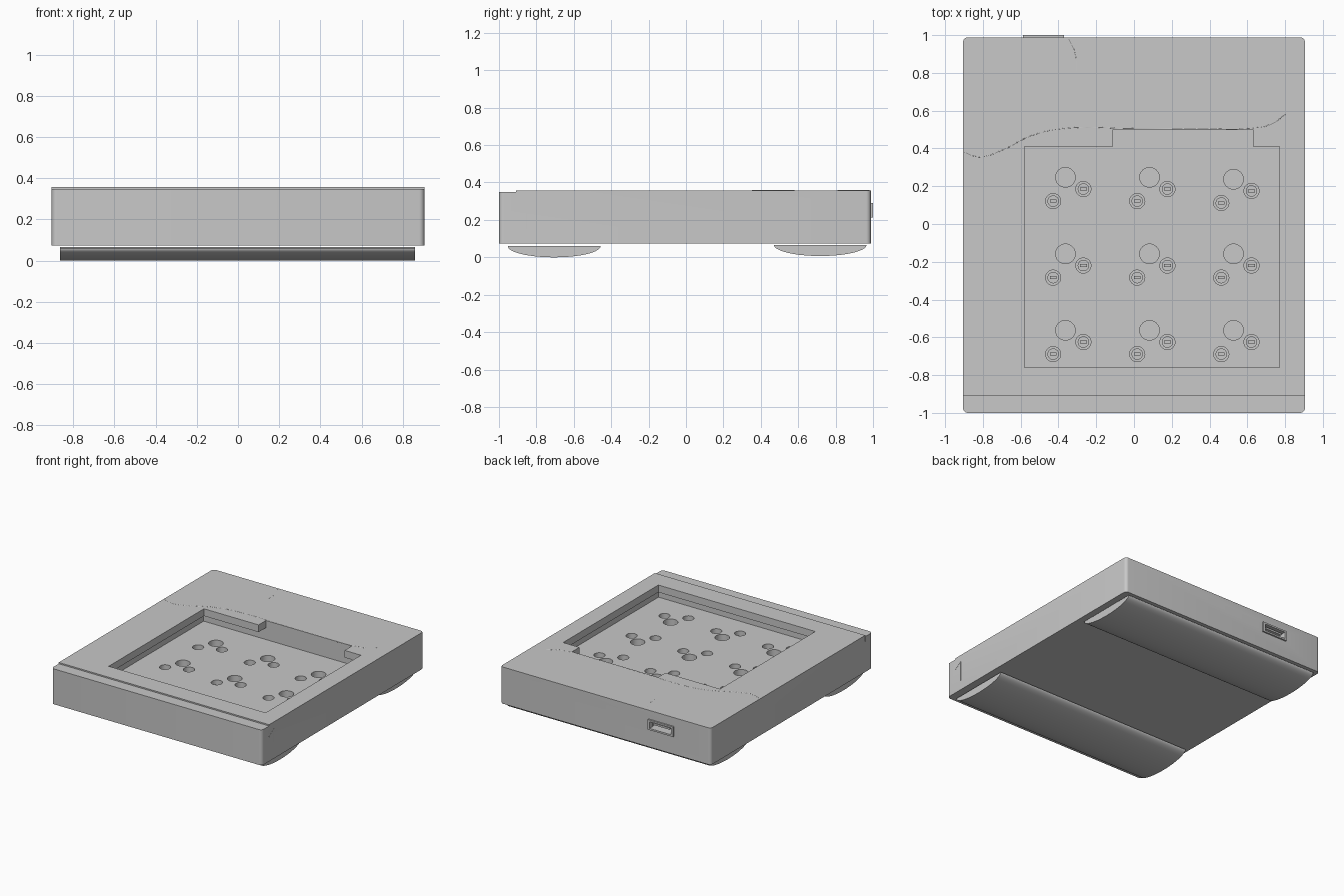
import bpy, bmesh, math
from mathutils import Matrix, Vector

if "Cube" in bpy.data.objects:
    bpy.data.objects.remove(bpy.data.objects["Cube"], do_unlink=True)

grey = bpy.data.materials.new("plain grey")
grey.use_nodes = True
grey.diffuse_color = (0.58, 0.58, 0.58, 1)
grey.node_tree.nodes["Principled BSDF"].inputs["Base Color"].default_value = grey.diffuse_color


def finish(bm, name):
    bmesh.ops.recalc_face_normals(bm, faces=bm.faces)
    mesh = bpy.data.meshes.new(name)
    bm.to_mesh(mesh)
    bm.free()
    mesh.materials.append(grey)
    obj = bpy.data.objects.new(name, mesh)
    bpy.context.collection.objects.link(obj)
    return obj


def add_box(bm, lo, hi):
    lo, hi = Vector(lo), Vector(hi)
    m = Matrix.Translation((lo + hi) / 2) @ Matrix.Diagonal((*(hi - lo), 1))
    bmesh.ops.create_cube(bm, size=1, matrix=m)


def add_disc(bm, x, y, z0, z1, r):
    bmesh.ops.create_cone(bm, cap_ends=True, segments=32, radius1=r, radius2=r, depth=z1 - z0,
                          matrix=Matrix.Translation((x, y, (z0 + z1) / 2)))


def add_prism(bm, points, direction):
    face = bm.faces.new([bm.verts.new(p) for p in points])
    out = bmesh.ops.extrude_face_region(bm, geom=[face])["geom"]
    moved = [v for v in out if isinstance(v, bmesh.types.BMVert)]
    bmesh.ops.translate(bm, verts=moved, vec=direction)


def activate(obj):
    bpy.ops.object.select_all(action='DESELECT')
    obj.select_set(True)
    bpy.context.view_layer.objects.active = obj


def cut(obj, bm):
    cutter = finish(bm, "cutter")
    mod = obj.modifiers.new("cut", 'BOOLEAN')
    mod.operation, mod.solver, mod.object = 'DIFFERENCE', 'EXACT', cutter
    activate(obj)
    bpy.ops.object.modifier_apply(modifier=mod.name)
    bpy.data.objects.remove(cutter, do_unlink=True)


def smooth(obj):
    activate(obj)
    bpy.ops.object.shade_smooth_by_angle(angle=math.radians(30))


BOTTOM, TOP, BACK = 0.073, 0.358, 0.988
FLOOR, LIP = 0.21, 0.302

# Case with rounded upright corners
bm = bmesh.new()
add_box(bm, (-0.905, -1, BOTTOM), (0.905, BACK, TOP))
upright = [e for e in bm.edges if abs(e.verts[0].co.z - e.verts[1].co.z) > 0.1]
bmesh.ops.bevel(bm, geom=upright, offset=0.025, segments=5, profile=0.5, affect='EDGES')
case = finish(bm, "case")

# Lowered front strip
bm = bmesh.new()
add_box(bm, (-1, -1.1, 0.348), (1, -0.91, 0.5))
cut(case, bm)

# Wide cavity that runs under the top shell
bm = bmesh.new()
add_box(bm, (-0.645, -0.855, FLOOR), (0.835, 0.5, LIP))
cut(case, bm)

# Opening through the shell, with an extension at the back
outline = [(-0.58, -0.76), (0.77, -0.76), (0.77, 0.41), (0.63, 0.41),
           (0.63, 0.5), (-0.11, 0.5), (-0.11, 0.41), (-0.58, 0.41)]
bm = bmesh.new()
add_prism(bm, [(x, y, LIP - 0.04) for x, y in outline], (0, 0, 0.3))
cut(case, bm)

# Switch centre holes and contact holes, in three rows and columns
centres = []
for col in range(3):
    for row in range(3):
        drop = 0.01 if (col, row) == (2, 0) else 0
        centres.append((-0.363 + 0.445 * col, 0.247 - 0.405 * row - drop))
contacts = [(x + dx, y + dy) for x, y in centres for dx, dy in ((-0.065, -0.126), (0.095, -0.062))]
bm = bmesh.new()
for x, y in centres:
    add_disc(bm, x, y, FLOOR - 0.06, FLOOR + 0.02, 0.052)
for x, y in contacts:
    add_disc(bm, x, y, FLOOR - 0.06, FLOOR + 0.02, 0.04)
cut(case, bm)

# Port opening
bm = bmesh.new()
add_box(bm, (-0.575, 0.86, 0.222), (-0.38, 1.1, 0.28))
cut(case, bm)
smooth(case)

# Contacts at the bottom of the small holes
bm = bmesh.new()
for x, y in contacts:
    add_disc(bm, x, y, FLOOR - 0.065, FLOOR - 0.035, 0.03)
    add_box(bm, (x - 0.018, y - 0.008, FLOOR - 0.04), (x + 0.018, y + 0.008, FLOOR - 0.025))
smooth(finish(bm, "switch_contacts"))

# Port frame and tongue
bm = bmesh.new()
add_box(bm, (-0.588, BACK - 0.03, 0.212), (-0.37, 1, 0.29))
frame = finish(bm, "port_frame")
bm = bmesh.new()
add_box(bm, (-0.572, 0.8, 0.225), (-0.388, 1.1, 0.277))
cut(frame, bm)
bm = bmesh.new()
add_box(bm, (-0.55, 0.85, 0.252), (-0.41, 0.985, 0.266))
finish(bm, "port_tongue")

# Two feet, flat above and half elliptical below
for name, mid, top in (("front_foot", -0.705, 0.06), ("back_foot", 0.718, 0.067)):
    profile = []
    for i in range(33):
        a = math.pi * i / 32
        profile.append((-0.865, mid - 0.248 * math.cos(a), top - 0.06 * math.sin(a)))
    bm = bmesh.new()
    add_prism(bm, profile, (1.725, 0, 0))
    smooth(finish(bm, name))


# Fine seam lines on the shell
def seam(name, points):
    curve = bpy.data.curves.new(name, 'CURVE')
    curve.dimensions = '3D'
    curve.bevel_depth = 0.003
    curve.bevel_resolution = 1
    curve.resolution_u = 6
    spline = curve.splines.new('BEZIER')
    spline.bezier_points.add(len(points) - 1)
    for p, (x, y) in zip(spline.bezier_points, points):
        p.co = (x, y, TOP - 0.002)
        p.handle_left_type = p.handle_right_type = 'AUTO'
    curve.materials.append(grey)
    bpy.context.collection.objects.link(bpy.data.objects.new(name, curve))


seam("top_seam", [(-0.9, 0.38), (-0.82, 0.355), (-0.7, 0.39), (-0.55, 0.465), (-0.38, 0.505),
                  (0, 0.505), (0.4, 0.503), (0.62, 0.507), (0.73, 0.53), (0.8, 0.58)])
seam("cable_seam", [(-0.345, 0.98), (-0.31, 0.9), (-0.305, 0.81)])

# Thin latch marks on both sides
for side, x in (("right", -0.905), ("left", 0.905)):
    bm = bmesh.new()
    add_box(bm, (x - 0.001, -0.855, 0.15), (x + 0.001, -0.85, 0.305))
    add_box(bm, (x - 0.001, -0.912, 0.31), (x + 0.001, -0.908, 0.348))
    add_prism(bm, [(x - 0.001, -0.91, 0.262), (x - 0.001, -0.855, 0.3),
                   (x - 0.001, -0.855, 0.305), (x - 0.001, -0.91, 0.267)], (0.002, 0, 0))
    finish(bm, side + "_latch_mark")
